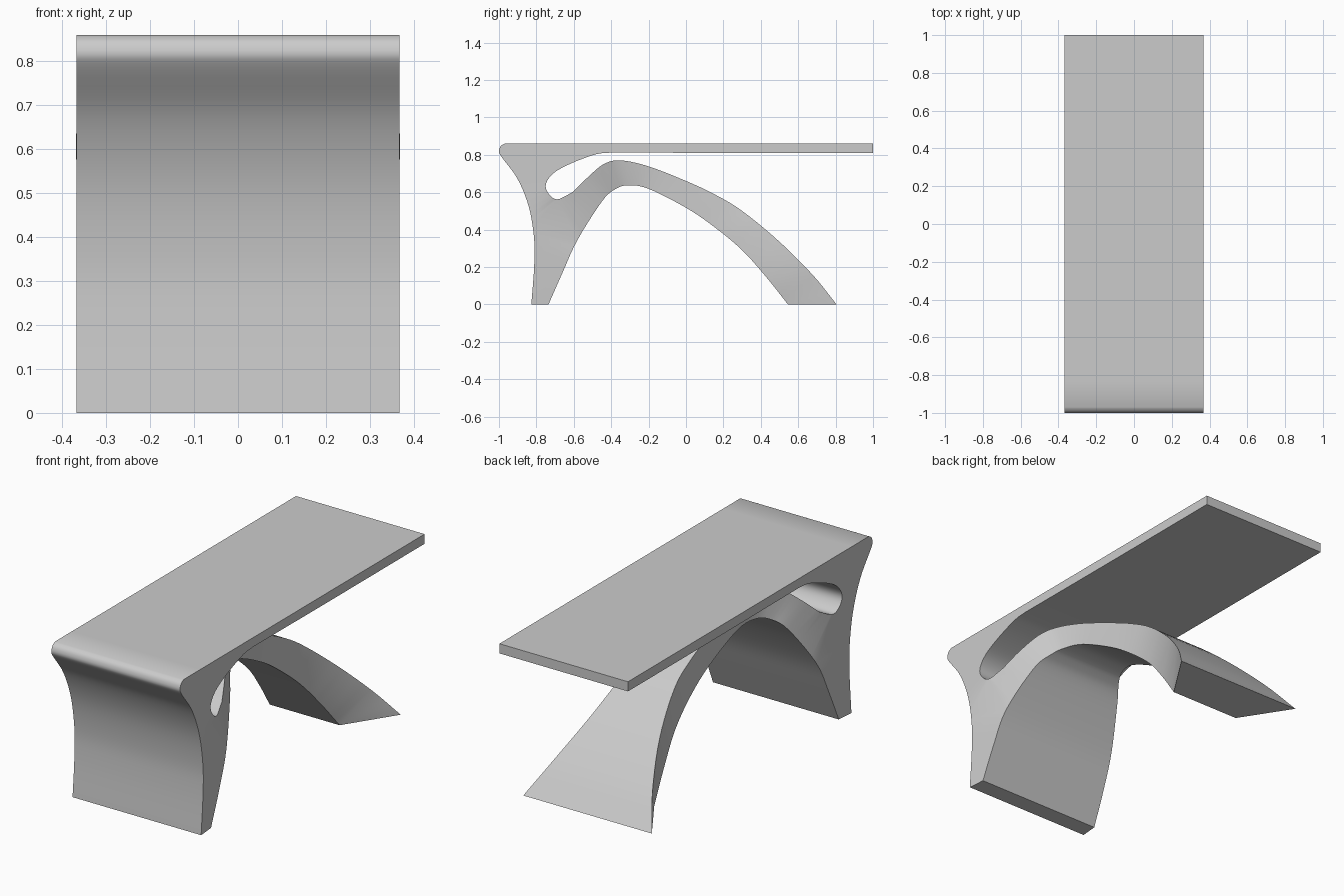
import bpy, bmesh, math
from mathutils import Vector
from mathutils.geometry import delaunay_2d_cdt

if "Cube" in bpy.data.objects:
    bpy.data.objects.remove(bpy.data.objects["Cube"])

W = 0.368  # half width of the bench


def smooth(points, steps=5):
    """Catmull-Rom curve through (y, z, half width) points, without the last point."""
    p = [Vector(q if len(q) == 3 else (*q, W)) for q in points]
    p = [2 * p[0] - p[1]] + p + [2 * p[-1] - p[-2]]
    out = []
    for a, b, c, d in zip(p, p[1:], p[2:], p[3:]):
        for i in range(steps):
            t = i / steps
            out.append(0.5 * (2 * b + (c - a) * t + (2 * a - 5 * b + 4 * c - d) * t * t
                              + (3 * b - a - 3 * c + d) * t ** 3))
    return out


# Flat top, running from the free end to the nose
outline = smooth([(1, .86), (.3, .86), (-.4, .86), (-.97, .86)], 4)
# Rounded nose and curved front of the front leg
outline += smooth([(-.97, .86), (-.992, .845), (-1, .815), (-.985, .787)], 3)
outline += smooth([(-.985, .787), (-.9, .67), (-.84, .52), (-.812, .35),
                   (-.812, .2), (-.827, 0)])
# Inner face of the front leg and underside of the arch
outline += smooth([(-.827, 0), (-.735, 0, .36)], 1)
outline += smooth([(-.735, 0, .36), (-.66, .17, .355), (-.58, .345, .34), (-.45, .55, .27),
                   (-.38, .615, .22), (-.31, .637, .185), (-.2, .618, .16), (0, .517, .145),
                   (.15, .415, .14), (.3, .29, .15), (.43, .145, .175), (.545, 0, .20)])
# Flared rear foot and upper face of the arch
outline += smooth([(.545, 0, .20), (.805, 0, W)], 1)
outline += smooth([(.805, 0, W), (.68, .155, .285), (.5, .335, .20), (.3, .50, .145),
                   (.15, .59, .135), (0, .66, .14), (-.2, .738, .16), (-.35, .77, .195),
                   (-.44, .75, .24), (-.53, .675, .295), (-.61, .598, .335)])
# Slot between arch and top, then the underside of the top
outline += smooth([(-.61, .598, .335), (-.69, .562, .36), (-.74, .60), (-.747, .65),
                   (-.70, .708), (-.6, .76), (-.48, .803), (-.4, .812)])
outline += smooth([(-.4, .812), (.3, .81), (1, .81)], 4) + [Vector((1, .81, W))]

# Fill the side silhouette, then join both sides with a band around the outline
n = len(outline)
_, _, tris, _, _, _ = delaunay_2d_cdt(
    [Vector((p.x, p.y)) for p in outline], [], [list(range(n))], 1, 1e-6)
bm = bmesh.new()
left = [bm.verts.new((-p.z, p.x, p.y)) for p in outline]
right = [bm.verts.new((p.z, p.x, p.y)) for p in outline]
for i in range(n):
    j = (i + 1) % n
    bm.faces.new((left[i], left[j], right[j], right[i]))
for t in tris:
    if len(set(t)) == 3 and max(t) < n:
        bm.faces.new([left[i] for i in t])
        bm.faces.new([right[i] for i in reversed(t)])
bmesh.ops.recalc_face_normals(bm, faces=bm.faces)
mesh = bpy.data.meshes.new("bench_body")
bm.to_mesh(mesh)
bm.free()
bench = bpy.data.objects.new("bench_body", mesh)
bpy.context.collection.objects.link(bench)
bpy.context.view_layer.objects.active = bench
bench.select_set(True)
bpy.ops.object.shade_smooth_by_angle(angle=math.radians(35))
